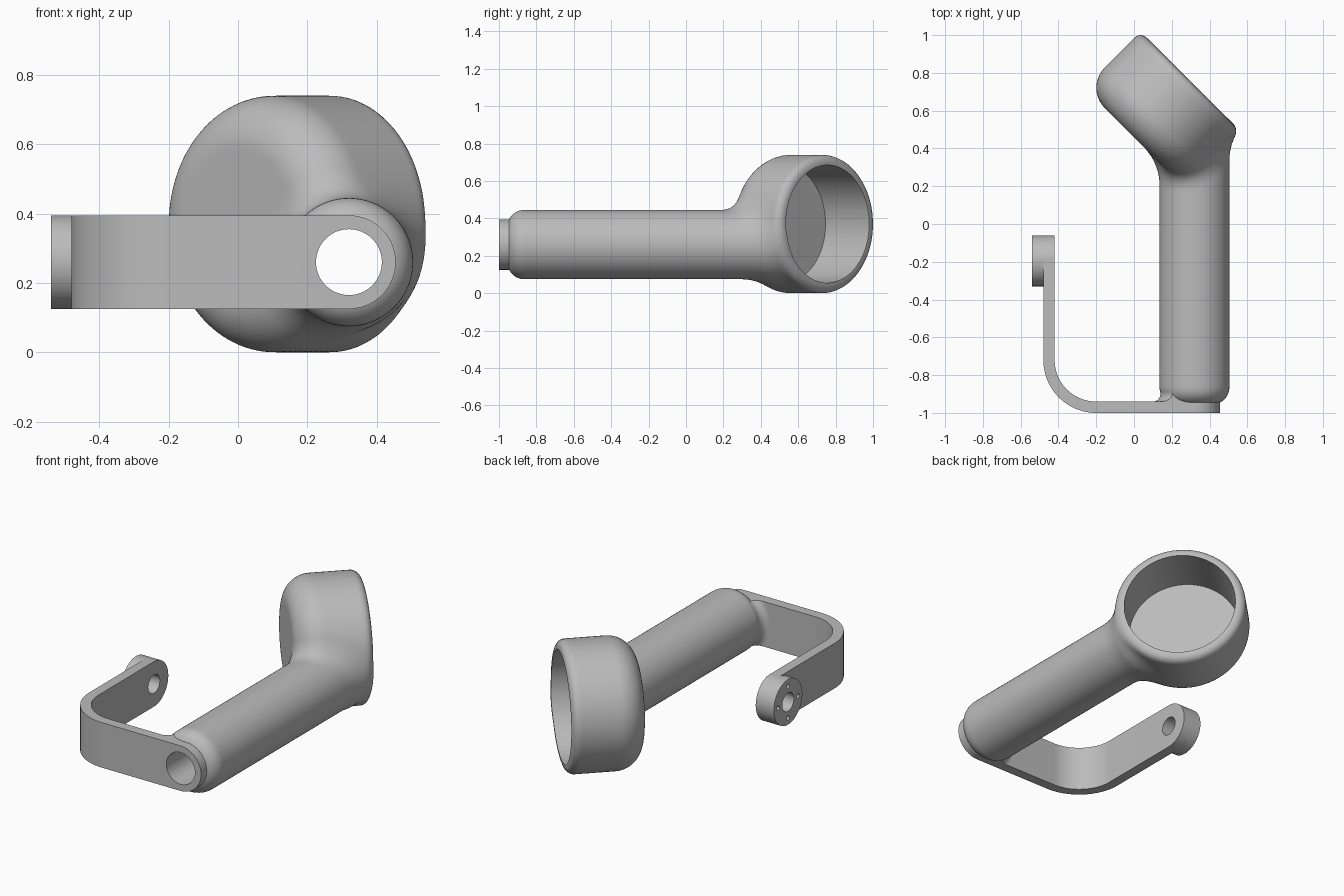
import bpy, bmesh
from math import sin, cos, pi, radians, sqrt, atan2
from mathutils import Vector

cube = bpy.data.objects.get("Cube")
if cube:
    bpy.data.objects.remove(cube)

grey = bpy.data.materials.new("plain grey")
grey.use_nodes = True
grey.diffuse_color = (0.5, 0.5, 0.5, 1)
grey.node_tree.nodes["Principled BSDF"].inputs["Base Color"].default_value = grey.diffuse_color

# Main dimensions
GRIP_X, GRIP_Z, GRIP_R, GRIP_ROUND = 0.32, 0.26, 0.185, 0.09
GRIP_START, GRIP_END = -0.955, 0.52
CUP_R, CUP_Z = 0.37, 0.37
CUP_BACK, CUP_FRONT = 0.325, 0.745
BACK_ROUND, RIM_ROUND = 0.15, 0.045
BLEND = 0.09
STRAP_HALF, STRAP_THICK = 0.135, 0.06
FOOT_Y = -0.195
AXIS = Vector((1, 1, 0)).normalized()
CUP_ORIGIN = Vector((-1, 1, 0)).normalized() * 0.325 + Vector((0, 0, CUP_Z))


def make(name, bm):
    bmesh.ops.recalc_face_normals(bm, faces=bm.faces)
    mesh = bpy.data.meshes.new(name)
    bm.to_mesh(mesh)
    bm.free()
    mesh.materials.append(grey)
    ob = bpy.data.objects.new(name, mesh)
    bpy.context.collection.objects.link(ob)
    return ob


def cylinder(name, start, end, radius, sides=64):
    start, end = Vector(start), Vector(end)
    d = end - start
    bm = bmesh.new()
    bmesh.ops.create_cone(bm, cap_ends=True, segments=sides, radius1=radius,
                          radius2=radius, depth=d.length)
    turn = d.to_track_quat('Z', 'Y').to_matrix()
    for v in bm.verts:
        v.co = turn @ v.co + (start + end) / 2
    return make(name, bm)


def bake(ob):
    graph = bpy.context.evaluated_depsgraph_get()
    mesh = bpy.data.meshes.new_from_object(ob.evaluated_get(graph))
    ob.modifiers.clear()
    ob.data = mesh


def combine(ob, others, operation):
    for other in others:
        mod = ob.modifiers.new("cut", 'BOOLEAN')
        mod.operation, mod.solver, mod.object = operation, 'EXACT', other
        bake(ob)


def discard(*obs):
    for ob in obs:
        bpy.data.objects.remove(ob)


def smooth(ob, angle=35):
    bpy.ops.object.select_all(action='DESELECT')
    ob.select_set(True)
    bpy.context.view_layer.objects.active = ob
    bpy.ops.object.shade_smooth_by_angle(angle=radians(angle))


# Grip and cup: one body with a soft blend where they meet
def rounded(r, along, radius, half, edge):
    a, b = r - radius + edge, abs(along) - half + edge
    return min(max(a, b), 0) + sqrt(max(a, 0) ** 2 + max(b, 0) ** 2) - edge


def body_distance(p):
    grip = rounded(sqrt((p.x - GRIP_X) ** 2 + (p.z - GRIP_Z) ** 2),
                   p.y - (GRIP_START + GRIP_END) / 2, GRIP_R,
                   (GRIP_END - GRIP_START) / 2, GRIP_ROUND)
    q = p - CUP_ORIGIN
    u = q.dot(AXIS)
    along = u - (CUP_BACK + CUP_FRONT) / 2
    cup = rounded((q - AXIS * u).length, along, CUP_R, (CUP_FRONT - CUP_BACK) / 2,
                  BACK_ROUND if along < 0 else RIM_ROUND)
    h = max(BLEND - abs(grip - cup), 0)
    return min(grip, cup) - h * h / (4 * BLEND)


body = cylinder("grip_and_cup", (GRIP_X, GRIP_START, GRIP_Z), (GRIP_X, 0.45, GRIP_Z), GRIP_R)
rough_cup = cylinder("rough_cup", CUP_ORIGIN + AXIS * CUP_BACK,
                     CUP_ORIGIN + AXIS * CUP_FRONT, CUP_R)
combine(body, [rough_cup], 'UNION')
remesh = body.modifiers.new("remesh", 'REMESH')
remesh.mode, remesh.voxel_size = 'VOXEL', 0.015
bake(body)
steps = [Vector((0.001, 0, 0)), Vector((0, 0.001, 0)), Vector((0, 0, 0.001))]
for v in body.data.vertices:
    p = v.co.copy()
    for _ in range(4):
        f = body_distance(p)
        grad = Vector([(body_distance(p + s) - f) / 0.001 for s in steps])
        if grad.length > 0.1:
            p -= grad * (f / grad.length_squared)
    v.co = p

# Cup cavity and the bore along the grip
cavity = cylinder("cavity", CUP_ORIGIN + AXIS * 0.415, CUP_ORIGIN + AXIS * 0.9, 0.315, 96)
bore = cylinder("bore", (GRIP_X, -1.1, GRIP_Z), (GRIP_X, 0.7, GRIP_Z), 0.095)
combine(body, [cavity, bore], 'DIFFERENCE')
smooth(body)

# Strap: a bent flat bar with round ends, as (centre, normal, half width) stations
x_in, bend = -0.2, Vector((-0.2, -0.72, 0))
mid = 0.28 - STRAP_THICK / 2
angles = [radians(88) * i / 16 for i in range(17)]
stations = []
for a in reversed(angles):
    stations.append((Vector((GRIP_X + STRAP_HALF * sin(a), bend.y - mid, 0)),
                     Vector((0, -1, 0)), STRAP_HALF * cos(a)))
for i in range(25):
    a = -pi / 2 - pi / 2 * i / 24
    n = Vector((cos(a), sin(a), 0))
    stations.append((bend + n * mid, n, STRAP_HALF))
for a in angles:
    stations.append((Vector((bend.x - mid, FOOT_Y + STRAP_HALF * sin(a), 0)),
                     Vector((-1, 0, 0)), STRAP_HALF * cos(a)))
bm = bmesh.new()
rings = []
for c, n, half in stations:
    ring = []
    for side, up in ((1, 1), (1, -1), (-1, -1), (-1, 1)):
        co = c + n * side * STRAP_THICK / 2
        co.z = GRIP_Z + up * half
        ring.append(bm.verts.new(co))
    rings.append(ring)
for a, b in zip(rings, rings[1:]):
    for i in range(4):
        j = (i + 1) % 4
        bm.faces.new((a[i], a[j], b[j], b[i]))
bm.faces.new(rings[0])
bm.faces.new(rings[-1])
strap = make("strap", bm)

# Round boss on the outside of the strap's free end
boss = cylinder("boss", (-0.54, FOOT_Y, GRIP_Z), (-0.48, FOOT_Y, GRIP_Z), STRAP_HALF)

# Shaft hole and four screw holes, wider on the strap side
shaft = cylinder("shaft_hole", (-0.7, FOOT_Y, GRIP_Z), (-0.3, FOOT_Y, GRIP_Z), 0.055, 48)


def screws(radius):
    return [cylinder("screw_hole", (-0.7, FOOT_Y + dy, GRIP_Z + dz),
                     (-0.3, FOOT_Y + dy, GRIP_Z + dz), radius, 24)
            for dy, dz in ((0.095, 0), (-0.095, 0), (0, 0.095), (0, -0.095))]


wide, narrow = screws(0.023), screws(0.013)
combine(strap, [bore, shaft] + wide, 'DIFFERENCE')
combine(boss, [shaft] + narrow, 'DIFFERENCE')
smooth(strap)
smooth(boss)

# Fillet between the strap and the rounded end of the grip
arc = [-pi / 2 - radians(105) * i / 8 for i in range(9)]
profile = [(0.12, -0.945), (0.22, -0.945)]
profile += [(0.22 + 0.04 * cos(a), -0.9 + 0.04 * sin(a)) for a in arc]
profile += [(0.12, -0.889)]
bm = bmesh.new()
turns = 64
loops = [[bm.verts.new((GRIP_X + r * cos(t), y, GRIP_Z + r * sin(t))) for r, y in profile]
         for t in (2 * pi * k / turns for k in range(turns))]
for k in range(turns):
    a, b = loops[k], loops[(k + 1) % turns]
    for i in range(len(profile)):
        j = (i + 1) % len(profile)
        bm.faces.new((a[i], a[j], b[j], b[i]))
fillet = make("strap_fillet", bm)
bm = bmesh.new()
bmesh.ops.create_cube(bm, size=1)
for v in bm.verts:
    v.co = Vector((GRIP_X - 0.25 + v.co.x * 0.5, -0.9 + v.co.y * 0.2,
                   GRIP_Z + v.co.z * 2 * STRAP_HALF))
trim = make("trim", bm)
combine(fillet, [trim], 'INTERSECT')
smooth(fillet)

discard(rough_cup, cavity, bore, shaft, trim, *wide, *narrow)
